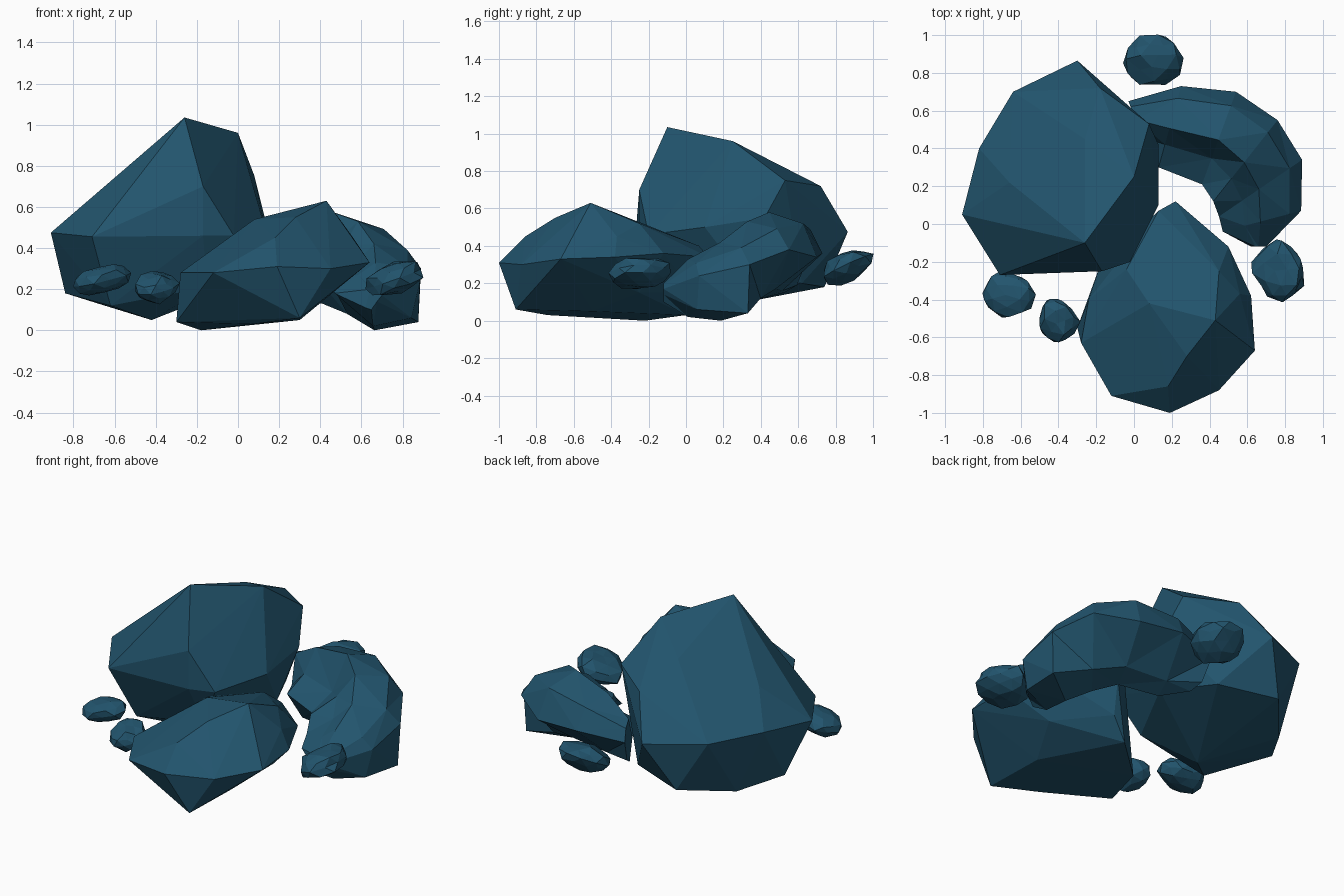
import bpy
import bmesh
import random
from mathutils import Vector, Euler

random.seed(4)

default_cube = bpy.data.objects.get("Cube")
if default_cube:
    bpy.data.objects.remove(default_cube, do_unlink=True)

# One slate blue stone colour for every rock
stone = bpy.data.materials.new("slate_blue_stone")
stone.use_nodes = True
stone_colour = (.016, .09, .155, 1)
stone.diffuse_color = stone_colour
stone.node_tree.nodes["Principled BSDF"].inputs["Base Color"].default_value = stone_colour


def add_rock(name, bm):
    """Turn a bmesh into a flat shaded stone object."""
    bmesh.ops.recalc_face_normals(bm, faces=bm.faces)
    mesh = bpy.data.meshes.new(name)
    bm.to_mesh(mesh)
    bm.free()
    mesh.materials.append(stone)
    rock = bpy.data.objects.new(name, mesh)
    bpy.context.collection.objects.link(rock)
    return rock


def hull_rock(name, corners):
    """Chiselled boulder spanned by its corner points."""
    bm = bmesh.new()
    for corner in corners:
        bm.verts.new(corner)
    result = bmesh.ops.convex_hull(bm, input=bm.verts)
    leftovers = {v for v in result["geom_interior"] + result["geom_unused"]
                 if isinstance(v, bmesh.types.BMVert)}
    bmesh.ops.delete(bm, geom=list(leftovers), context='VERTS')
    return add_rock(name, bm)


def curved_rock(name, stations):
    """Bent boulder lofted through sections with an inner ledge, a ridge and a narrower foot."""
    bm = bmesh.new()
    rings = []
    for inner_x, inner_y, outer_x, outer_y, low, middle, top, foot in stations:
        inner = Vector((inner_x, inner_y, 0))
        outer = Vector((outer_x, outer_y, 0))
        shoulder = top * .75 + middle * .25
        section = [(0, middle - .06), (.28, middle + .03), (.48, top), (.85, shoulder),
                   (1, middle), (foot, low + .04), (foot / 2, low)]
        rings.append([bm.verts.new(inner.lerp(outer, across) + Vector((0, 0, height)))
                      for across, height in section])
    for ring, following in zip(rings, rings[1:]):
        for i in range(len(ring)):
            j = (i + 1) % len(ring)
            bm.faces.new((ring[i], ring[j], following[j], following[i]))
    bm.faces.new(rings[0])
    bm.faces.new(rings[-1])
    bmesh.ops.triangulate(bm, faces=bm.faces, quad_method='SHORT_EDGE')
    return add_rock(name, bm)


def pebble(name, centre, size, tilt):
    """Small faceted stone with a slightly uneven surface."""
    bm = bmesh.new()
    bmesh.ops.create_icosphere(bm, subdivisions=2, radius=1)
    turn = Euler(tilt)
    for v in bm.verts:
        point = v.co * random.uniform(.84, 1.08)
        point = Vector([a * b for a, b in zip(point, size)])
        point.rotate(turn)
        v.co = point + Vector(centre)
    return add_rock(name, bm)


# Tall boulder at the back right
hull_rock("tall_boulder", [
    # crest and shoulders
    (-.26, -.1, 1.035), (0, .25, .96), (-.26, .45, .84), (.08, .53, .75),
    (-.49, .1, .81), (-.66, .22, .69), (-.18, .72, .72), (-.17, -.25, .7),
    # widest belt
    (-.91, .05, .475), (-.71, -.27, .455), (-.17, -.25, .46), (-.02, -.2, .46),
    (.13, .1, .5), (.13, .42, .55), (-.3, .865, .475), (-.64, .7, .5), (-.82, .4, .51),
    # underside
    (-.84, .22, .18), (-.62, -.12, .12), (-.42, .06, .05), (-.15, -.12, .21),
    (-.68, .47, .13), (-.45, .74, .18), (-.1, .62, .2), (.06, .3, .24),
])

# Low boulder at the front
hull_rock("front_boulder", [
    # crest
    (.43, -.51, .63), (.45, -.25, .52), (.25, -.5, .57), (.08, -.42, .54),
    (-.04, -.24, .445), (.28, -.7, .55), (.18, -.86, .45), (.56, -.37, .45),
    # widest belt
    (.19, -1, .31), (-.12, -.91, .28), (-.28, -.63, .28), (-.24, -.4, .28),
    (.13, .07, .4), (.22, .12, .34), (.5, -.12, .36), (.62, -.38, .34),
    (.64, -.67, .33), (.45, -.88, .3),
    # underside
    (.3, -.91, .06), (.07, -.74, .03), (-.3, -.55, .04), (-.18, -.22, 0),
    (.07, 0, .03), (.3, -.5, .05), (.42, -.25, .15), (.18, .04, .15),
])

# Bent boulder at the back left
curved_rock("curved_boulder", [
    (.05, .46, -.03, .65, .15, .33, .43, .7),
    (.13, .3, .25, .73, .12, .36, .53, .5),
    (.36, .21, .54, .7, .13, .34, .58, .55),
    (.42, .12, .76, .55, .08, .38, .53, .65),
    (.45, .04, .89, .34, 0, .3, .42, .97),
    (.47, -.04, .885, .07, .02, .24, .33, .9),
    (.62, -.12, .7, -.12, .1, .17, .2, .7),
])

# Loose pebbles around the boulders
pebble("right_pebble", (-.665, -.37, .245), (.145, .125, .07), (.15, -.2, -.3))
pebble("front_pebble", (-.4, -.51, .21), (.11, .13, .075), (.2, -.25, .3))
pebble("left_pebble", (.77, -.245, .255), (.15, .17, .085), (0, -.35, .1))
pebble("back_pebble", (.1, .865, .29), (.155, .155, .08), (.45, 0, -.2))
